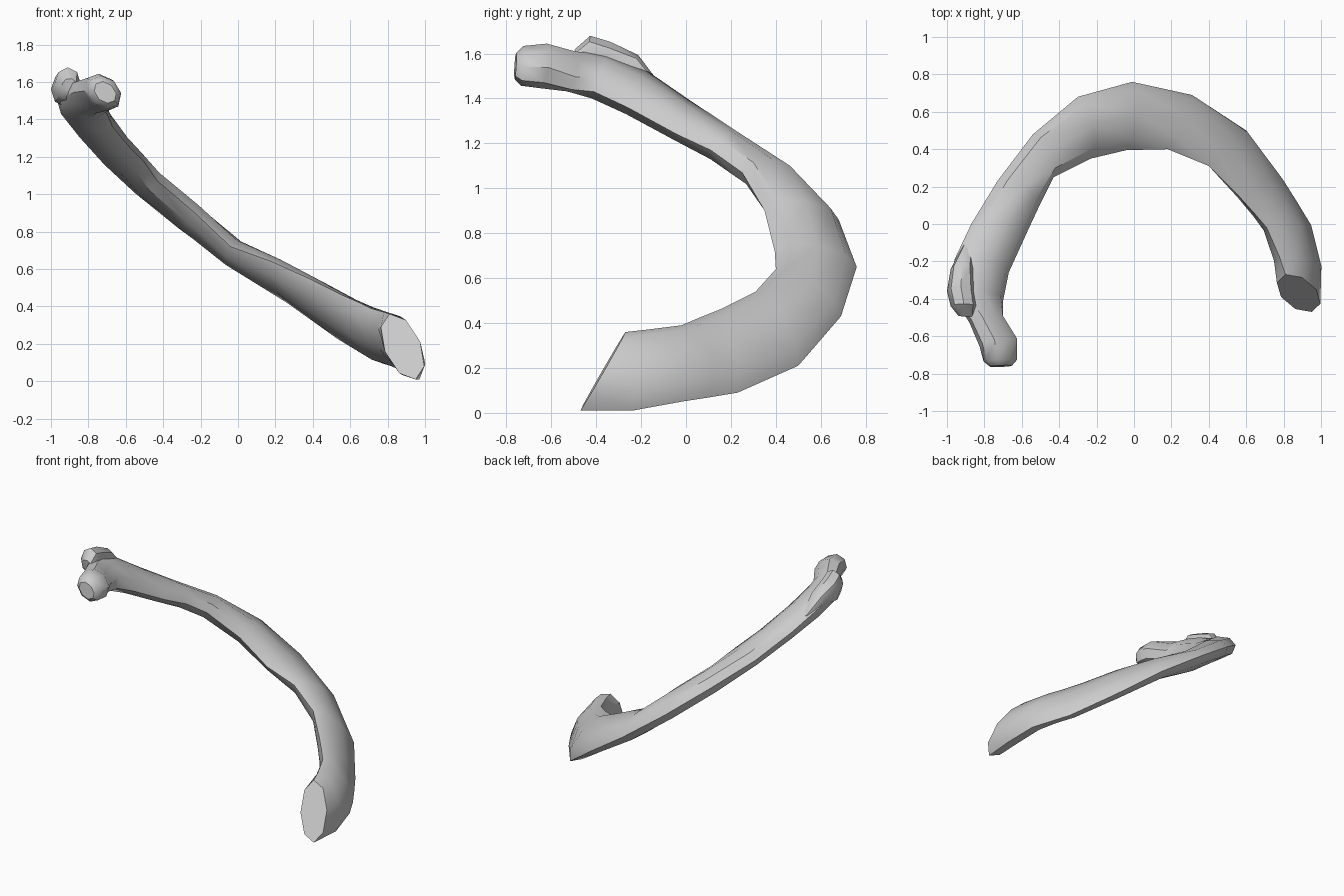
import bpy, bmesh, math
from mathutils import Vector

if "Cube" in bpy.data.objects:
    bpy.data.objects.remove(bpy.data.objects["Cube"], do_unlink=True)

bone = bpy.data.materials.new("bone_grey")
bone.use_nodes = True
bone.diffuse_color = (0.6, 0.6, 0.6, 1)
bone.node_tree.nodes["Principled BSDF"].inputs["Base Color"].default_value = (0.6, 0.6, 0.6, 1)

SIDES = 8


def loft(name, stations, start_axis=None):
    """Skin flattened rings; each station is (outer edge, inner edge, thickness)."""
    mids = [(Vector(o) + Vector(i)) / 2 for o, i, t in stations]
    bm = bmesh.new()
    rings = []
    for k, (outer, inner, thick) in enumerate(stations):
        tangent = mids[min(k + 1, len(mids) - 1)] - mids[max(k - 1, 0)]
        if k == 0 and start_axis:
            tangent = Vector(start_axis)
        wide = (Vector(outer) - Vector(inner)) / 2
        thin = tangent.cross(wide).normalized() * thick / 2
        ring = []
        for s in range(SIDES):
            a = 2 * math.pi * s / SIDES
            ring.append(bm.verts.new(mids[k] + wide * math.cos(a) + thin * math.sin(a)))
        rings.append(ring)
    for a, b in zip(rings, rings[1:]):
        for s in range(SIDES):
            n = (s + 1) % SIDES
            bm.faces.new((a[s], a[n], b[n], b[s]))
    bm.faces.new(rings[0])
    bm.faces.new(rings[-1])
    bmesh.ops.recalc_face_normals(bm, faces=bm.faces)
    mesh = bpy.data.meshes.new(name)
    bm.to_mesh(mesh)
    bm.free()
    mesh.materials.append(bone)
    obj = bpy.data.objects.new(name, mesh)
    bpy.context.collection.objects.link(obj)
    bpy.ops.object.select_all(action='DESELECT')
    obj.select_set(True)
    bpy.context.view_layer.objects.active = obj
    bpy.ops.object.shade_smooth_by_angle(angle=math.radians(40))
    return obj


# Curved flat shaft, from the slanted cut end round to the neck and head
loft("rib_shaft", [
    ((.95, -.47, .01), (.81, -.27, .36), .20),
    ((.97, -.24, .01), (.78, -.18, .37), .19),
    ((.93, -.02, .05), (.71, -.02, .39), .17),
    ((.86, .11, .07), (.65, .05, .42), .15),
    ((.79, .23, .09), (.56, .15, .46), .15),
    ((.60, .50, .21), (.40, .31, .54), .15),
    ((.31, .69, .43), (.18, .40, .64), .15),
    ((-.01, .76, .65), (-.04, .395, .72), .15),
    ((-.30, .68, .86), (-.23, .35, .90), .16),
    ((-.54, .48, 1.05), (-.43, .25, 1.07), .16),
    ((-.73, .23, 1.21), (-.50, .11, 1.17), .15),
    ((-.87, .00, 1.37), (-.57, -.04, 1.24), .15),
    ((-.96, -.19, 1.50), (-.67, -.26, 1.36), .17),
    ((-.98, -.36, 1.57), (-.70, -.41, 1.43), .17),
    ((-.87, -.51, 1.60), (-.71, -.51, 1.44), .14),
    ((-.81, -.64, 1.62), (-.64, -.63, 1.47), .18),
    ((-.79, -.73, 1.61), (-.64, -.73, 1.48), .16),
    ((-.76, -.76, 1.59), (-.66, -.76, 1.50), .10),
], start_axis=(0, .8, -.6))

# Raised knob where the shaft meets the neck
loft("rib_tubercle", [
    ((-.92, -.12, 1.45), (-.86, -.12, 1.43), .04),
    ((-.98, -.24, 1.54), (-.86, -.24, 1.54), .12),
    ((-1.0, -.36, 1.56), (-.85, -.36, 1.56), .19),
    ((-.98, -.44, 1.59), (-.84, -.44, 1.59), .18),
    ((-.94, -.49, 1.59), (-.86, -.49, 1.57), .08),
])
